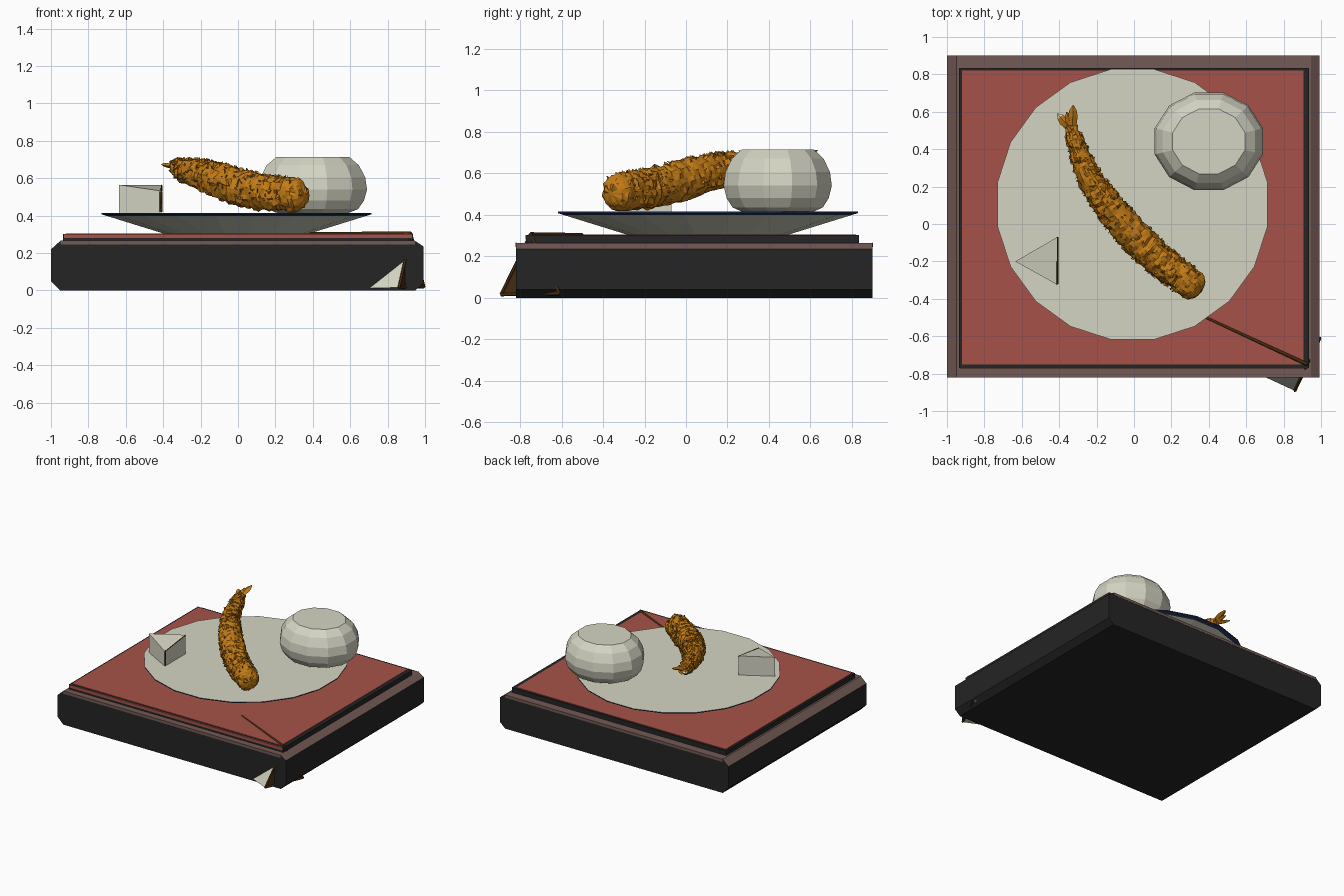
import bpy, bmesh, math, random
from mathutils import Vector, noise

random.seed(4)
cube = bpy.data.objects.get("Cube")
if cube:
    bpy.data.objects.remove(cube, do_unlink=True)


def material(name, *rgb):
    m = bpy.data.materials.new(name)
    m.use_nodes = True
    m.diffuse_color = (*rgb, 1)
    m.node_tree.nodes["Principled BSDF"].inputs["Base Color"].default_value = (*rgb, 1)
    return m


CREAM = material("cream", .66, .66, .55)
BLACK = material("black lacquer", .018, .018, .018)
TAUPE = material("taupe", .17, .10, .09)
RED = material("red", .38, .085, .065)
ORANGE = material("fried orange", .55, .20, .008)
BROWN = material("dark brown", .06, .025, .005)
NAVY = material("navy", .02, .035, .10)


def build(name, verts, faces, mats, rule=None):
    mesh = bpy.data.meshes.new(name)
    mesh.from_pydata([tuple(v) for v in verts], [], faces)
    for m in mats:
        mesh.materials.append(m)
    bm = bmesh.new()
    bm.from_mesh(mesh)
    bmesh.ops.recalc_face_normals(bm, faces=bm.faces)
    bm.normal_update()
    if rule:
        for f in bm.faces:
            f.material_index = rule(f)
    bm.to_mesh(mesh)
    bm.free()
    obj = bpy.data.objects.new(name, mesh)
    bpy.context.collection.objects.link(obj)
    return obj


def loft(name, rings, mats, rule=None):
    """Join equal-sized rings of points with quads and close both ends."""
    n, verts = len(rings[0]), [p for r in rings for p in r]
    faces = [(k * n + i, k * n + (i + 1) % n, (k + 1) * n + (i + 1) % n, (k + 1) * n + i)
             for k in range(len(rings) - 1) for i in range(n)]
    faces += [tuple(range(n)), tuple(range(len(verts) - n, len(verts)))]
    return build(name, verts, faces, mats, rule)


def turned(name, center, profile, sides, mats, squash=1, rule=None):
    """Revolve a radius and height profile around a vertical axis."""
    rings = []
    for r, z in profile:
        angles = [math.tau * (i + .5) / sides for i in range(sides)]
        rings.append([(center[0] + r * math.cos(a), center[1] + squash * r * math.sin(a), z)
                      for a in angles])
    return loft(name, rings, mats, rule)


def box(name, x0, x1, y0, y1, z0, z1, mat):
    return loft(name, [[(x0, y0, z), (x1, y0, z), (x1, y1, z), (x0, y1, z)]
                       for z in (z0, z1)], [mat])


def bar(name, a, b, radius, mat):
    curve = bpy.data.curves.new(name, "CURVE")
    curve.dimensions = "3D"
    curve.bevel_depth, curve.bevel_resolution = radius, 0
    curve.use_fill_caps = True
    s = curve.splines.new("POLY")
    s.points.add(1)
    for p, co in zip(s.points, (a, b)):
        p.co = (*co, 1)
    curve.materials.append(mat)
    obj = bpy.data.objects.new(name, curve)
    bpy.context.collection.objects.link(obj)


# Tray: a bevelled profile drawn from front to back
right, left = .992, -1.0
profile = [(left + .05, 0), (right - .045, 0), (right, .04), (right, .235),
           (right - .045, .265), (left + .05, .265), (left, .22), (left, .05)]
loft("tray", [[(x, y, z) for x, z in profile] for y in (-.82, .9)], [BLACK, TAUPE],
     lambda f: int(f.normal.z > .3))
for y, side in ((-.82, "front"), (.9, "back")):
    box("tray_trim_" + side, left + .05, right - .045, y - .002, y + .002, .245, .266, TAUPE)

# Raised mat with a dark rim
box("mat_rim", -.935, .935, -.77, .835, .26, .302, BLACK)
box("mat_top", -.92, .905, -.752, .82, .30, .306, RED)
box("mat_front_edge", -.93, .93, -.773, -.765, .28, .302, RED)

# Plate
turned("plate", (-.008, .105), [(.38, .30), (.70, .398), (.732, .408), (.732, .415)], 20,
       [CREAM, NAVY], 1,
       lambda f: int(f.normal.z < .5 and f.calc_center_median().z > .4))

# Round covered bowl
turned("bowl", (.40, .442),
       [(.19, .412), (.25, .435), (.283, .48), (.30, .54), (.29, .605), (.255, .67), (.20, .715)],
       12, [CREAM], .9)

# Wedge resting on the plate
corners = [(-.635, -.2), (-.41, -.325), (-.41, -.07)]
loft("plate_wedge", [[(x, y, .415) for x, y in corners],
                     [(x, y, z) for (x, y), z in zip(corners, (.565, .532, .565))]], [CREAM])
bar("plate_wedge_edge", (-.412, -.32, .42), (-.412, -.32, .53), .007, BROWN)
bar("plate_wedge_back_edge", (-.41, -.32, .532), (-.41, -.07, .562), .005, BROWN)

# Wedge sunk through the tray corner
end = [Vector((.925, -.75, .306)), Vector((.86, -.892, .015)), Vector((.995, -.61, .02))]
shift = Vector((-.54, .25, -.004))
loft("corner_wedge", [end, [p + shift for p in end]], [CREAM, BROWN],
     lambda f: int(len(f.verts) == 3))
bar("corner_wedge_ridge", end[0], end[0] + shift, .01, BROWN)
for k in range(3):
    bar("corner_wedge_edge", end[k], end[(k + 1) % 3], .008, BROWN)

# Fried prawn: a tapering tube along a curved path, roughened with crumbs
path = [(-.34, .53, .665, .03), (-.30, .40, .645, .055), (-.22, .22, .625, .075),
        (-.12, .08, .595, .09), (0, -.06, .555, .097), (.12, -.18, .525, .095),
        (.25, -.28, .515, .09), (.355, -.365, .505, .085)]


def along(t):
    """Smooth interpolation of position and radius along the path."""
    t = min(max(t, 0), .9999) * (len(path) - 1)
    i, u = int(t), t % 1
    p0, p1, p2, p3 = (Vector(path[min(max(j, 0), len(path) - 1)]) for j in range(i - 1, i + 3))
    return p1 + .5 * u * (p2 - p0 + u * (2 * p0 - 5 * p1 + 4 * p2 - p3
                                         + u * (3 * p1 - p0 - 3 * p2 + p3)))


STEPS, SIDES = 72, 26
rings = []
for k in range(STEPS + 1):
    t = k / STEPS
    here = along(t)
    center = here.xyz
    tangent = (along(t + .01).xyz - along(t - .01).xyz).normalized()
    across = tangent.cross(Vector((0, 0, 1))).normalized()
    up = across.cross(tangent)
    cap = math.sqrt(max(.03, 1 - max(0, (t - .92) / .08) ** 2))
    ring = []
    for i in range(SIDES):
        a = math.tau * i / SIDES
        out = across * math.cos(a) * .9 + up * math.sin(a)
        spot = center + out * here.w
        rough = .012 * noise.noise(spot * 12) + .012 * noise.noise(spot * 38)
        rough += random.uniform(-.006, .006)
        p = center + out * (here.w * cap + rough * cap)
        p.z = max(p.z, .418)
        ring.append(p + tangent * random.uniform(-.004, .004))
    rings.append(ring)
loft("prawn_batter", rings, [ORANGE])

# Loose crumbs on the batter
verts, faces = [], []
for _ in range(260):
    t = random.uniform(.05, .93)
    here, a = along(t), random.uniform(-.5, math.pi + .5)
    tangent = (along(t + .01).xyz - along(t - .01).xyz).normalized()
    across = tangent.cross(Vector((0, 0, 1))).normalized()
    out = across * math.cos(a) * .9 + across.cross(tangent) * math.sin(a)
    spot, n = here.xyz + out * here.w, len(verts)
    verts += [spot + out * .014]
    verts += [spot - out * .008 + Vector([random.uniform(-.02, .02) for _ in range(3)])
              for _ in range(3)]
    faces += [(n, n + 1, n + 2), (n, n + 2, n + 3), (n, n + 3, n + 1), (n + 1, n + 3, n + 2)]
build("prawn_crumbs", verts, faces, [ORANGE])


# Tail fins and a small leg: flattened spikes with pale tips
def fin(name, root, tip, width, tip_mat):
    root, tip = Vector(root), Vector(tip)
    side = (tip - root).cross(Vector((0, 0, 1))).normalized()
    rings = []
    for u, w in ((0, .7), (.55, 1), (.8, .75), (1, .1)):
        c = root.lerp(tip, u)
        h = Vector((0, 0, width * w * .5))
        s = side * width * w
        rings.append([c + s, c + h, c - s, c - h])
    loft(name, rings, [ORANGE, tip_mat],
         lambda f: int((f.calc_center_median() - root).length > .82 * (tip - root).length))


fin("left_tail_fin", (-.33, .50, .67), (-.325, .635, .71), .026, ORANGE)
fin("right_tail_fin", (-.33, .50, .66), (-.41, .59, .675), .026, CREAM)
fin("middle_tail_fin", (-.33, .50, .66), (-.36, .60, .695), .02, ORANGE)
fin("prawn_leg", (-.20, .17, .60), (-.30, .205, .60), .022, CREAM)
